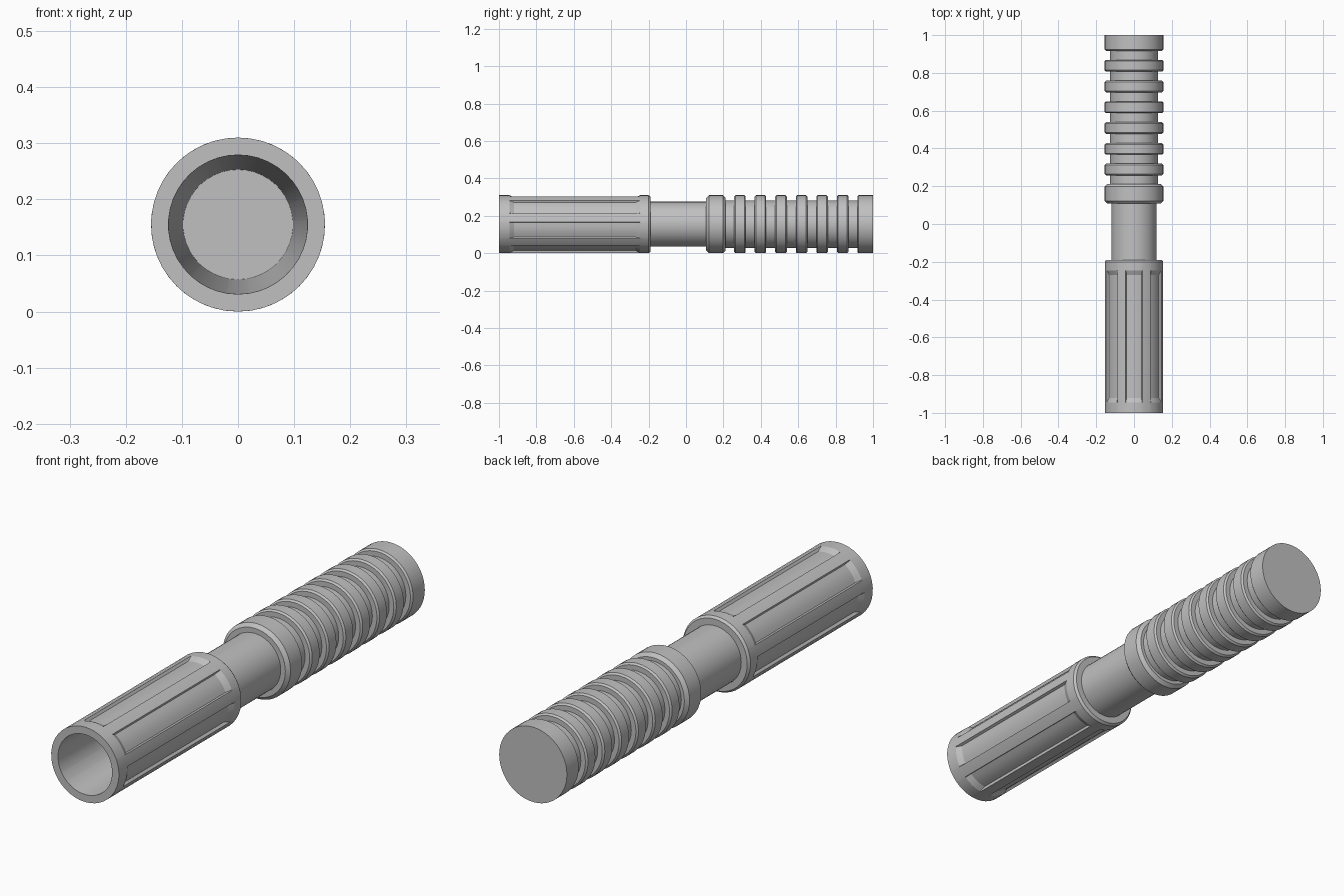
import bpy
import bmesh
from math import sin, cos, radians

cube = bpy.data.objects.get("Cube")
if cube:
    bpy.data.objects.remove(cube, do_unlink=True)

R = 0.155          # outer radius, also the height of the axis
GROOVES = 7
PITCH = 360 / GROOVES

grey = bpy.data.materials.new("plain_grey")
grey.use_nodes = True
colour = (0.53, 0.53, 0.53, 1)
grey.diffuse_color = colour
grey.node_tree.nodes["Principled BSDF"].inputs["Base Color"].default_value = colour


def lathe(name, rings, angles):
    """Skin rings (y, radius, groove depth) around the y axis; angles are (degrees, grooved)."""
    bm = bmesh.new()
    loops = []
    for y, radius, depth in rings:
        loop = []
        for a, grooved in angles:
            r = radius - depth * grooved
            loop.append(bm.verts.new((r * sin(radians(a)), y, R + r * cos(radians(a)))))
        loops.append(loop)
    n = len(angles)
    for low, high in zip(loops, loops[1:]):
        for i in range(n):
            j = (i + 1) % n
            bm.faces.new((low[i], low[j], high[j], high[i]))
    bm.faces.new(loops[0])
    bm.faces.new(loops[-1])
    bmesh.ops.recalc_face_normals(bm, faces=bm.faces)
    mesh = bpy.data.meshes.new(name)
    bm.to_mesh(mesh)
    bm.free()
    mesh.materials.append(grey)
    obj = bpy.data.objects.new(name, mesh)
    bpy.context.collection.objects.link(obj)
    bpy.ops.object.select_all(action="DESELECT")
    obj.select_set(True)
    bpy.context.view_layer.objects.active = obj
    bpy.ops.object.shade_smooth_by_angle(angle=radians(25))
    return obj


# Hollow front sleeve with long shallow grooves, from bore floor to rear face
section = [(-17, 0), (-16, 1), (-8, 1), (0, 1), (8, 1), (16, 1), (17, 0), (PITCH / 2, 0)]
sleeve_angles = [(k * PITCH + a, g) for k in range(GROOVES) for a, g in section]
depth = 0.012
lathe("front_sleeve", [
    (-0.30, 0.098, 0), (-1.0, 0.124, 0), (-1.0, R, 0),
    (-0.945, R, 0), (-0.92, R, depth), (-0.27, R, depth), (-0.245, R, 0),
    (-0.20, R, 0), (-0.19, 0.147, 0), (-0.19, 0.10, 0),
], sleeve_angles)

# Plain neck between the sleeve and the grip
round_angles = [(k * 7.5, 0) for k in range(48)]
lathe("neck", [(-0.2, 0.12, 0), (0.13, 0.12, 0)], round_angles)

# Ribbed rear grip: wide first and last ribs, narrow ones between
CORE = 0.127
ribs = [(0.108, 0.212, 0.014)]
ribs += [(0.257 + 0.11 * k, 0.319 + 0.11 * k, 0.007) for k in range(6)]
grip = []
for start, end, bevel in ribs:
    grip += [(start, CORE, 0), (start, R - bevel, 0), (start + bevel, R, 0),
             (end - bevel, R, 0), (end, R - bevel, 0), (end, CORE, 0)]
grip += [(0.916, CORE, 0), (0.916, 0.148, 0), (0.923, R, 0), (1.0, R, 0)]
lathe("ribbed_grip", grip, round_angles)
